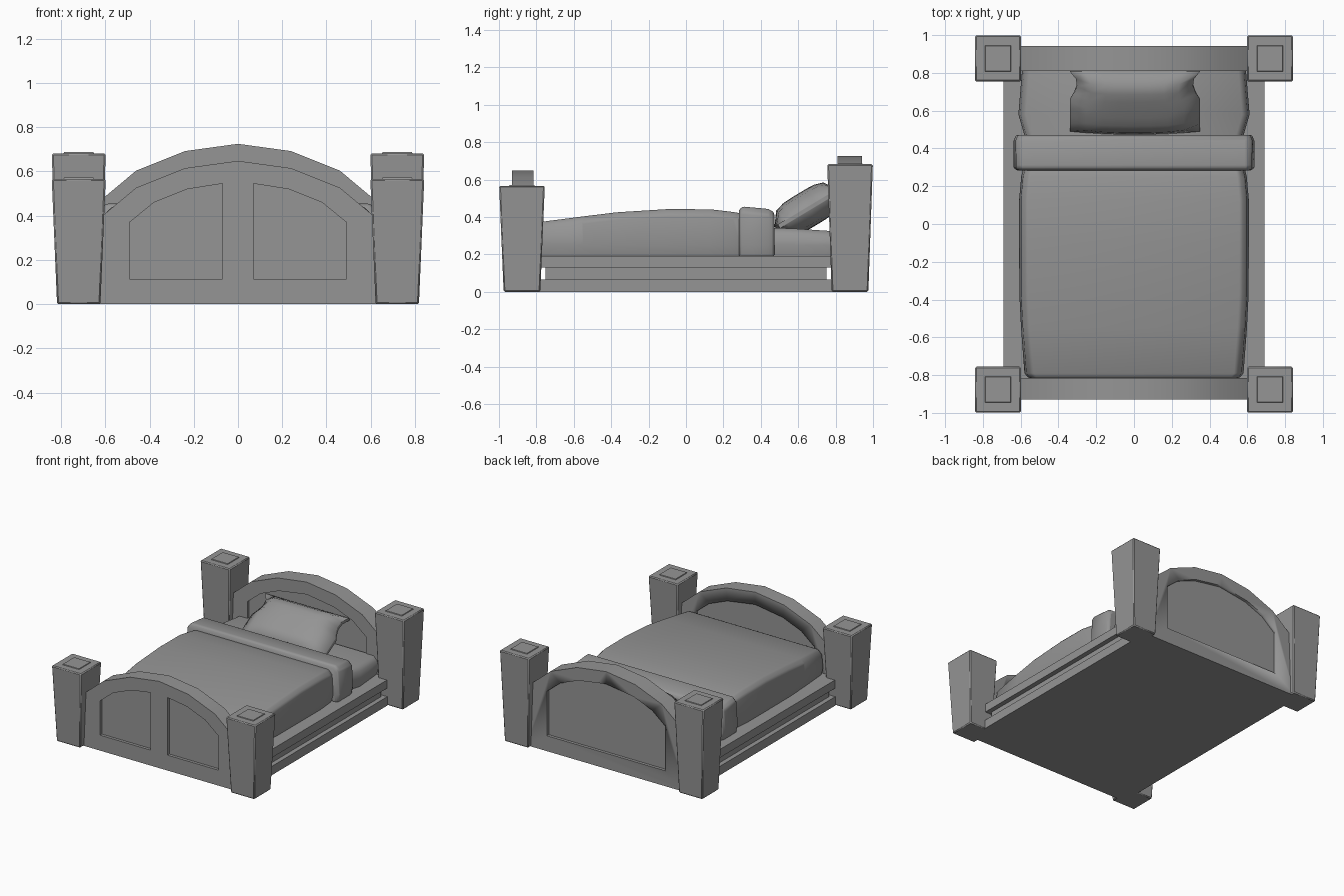
import bpy, bmesh, math

if "Cube" in bpy.data.objects:
    bpy.data.objects.remove(bpy.data.objects["Cube"], do_unlink=True)

grey = bpy.data.materials.new("plain grey")
GREY = (0.3, 0.3, 0.3, 1)
grey.use_nodes = True
grey.diffuse_color = GREY
grey.node_tree.nodes["Principled BSDF"].inputs["Base Color"].default_value = GREY


def make(name, bm, bevel=0, segments=1, smooth=30):
    bmesh.ops.recalc_face_normals(bm, faces=bm.faces)
    mesh = bpy.data.meshes.new(name)
    bm.to_mesh(mesh)
    bm.free()
    ob = bpy.data.objects.new(name, mesh)
    bpy.context.collection.objects.link(ob)
    mesh.materials.append(grey)
    if bevel:
        mod = ob.modifiers.new("soft edges", "BEVEL")
        mod.width, mod.segments = bevel, segments
        mod.limit_method, mod.angle_limit = "ANGLE", math.radians(40)
    bpy.ops.object.select_all(action="DESELECT")
    ob.select_set(True)
    bpy.context.view_layer.objects.active = ob
    bpy.ops.object.shade_smooth_by_angle(angle=math.radians(smooth))
    return ob


def loft(rings):
    """Closed solid through rings with equal point counts."""
    bm = bmesh.new()
    loops = [[bm.verts.new(p) for p in ring] for ring in rings]
    for a, b in zip(loops, loops[1:]):
        for i in range(len(a)):
            j = (i + 1) % len(a)
            bm.faces.new((a[i], a[j], b[j], b[i]))
    bm.faces.new(loops[0])
    bm.faces.new(loops[-1])
    return bm


def square(cx, cy, hx, hy, z):
    return [(cx + sx * hx, cy + sy * hy, z)
            for sx, sy in ((-1, -1), (1, -1), (1, 1), (-1, 1))]


def prism(outline, y0, y1):
    return loft([[(x, y, z) for x, z in outline] for y in (y0, y1)])


def arched(half, base):
    """Mirror a half arch, listed from centre outwards, down to a base."""
    right = half + [(half[-1][0], base)]
    return right + [(-x, z) for x, z in reversed(right) if x > 0]


def carve(board, outline, y0, y1):
    cutter = make("panel_cutter", prism(outline, y0, y1))
    cutter.hide_render = True
    mod = board.modifiers.new("panel", "BOOLEAN")
    mod.operation, mod.solver, mod.object = "DIFFERENCE", "EXACT", cutter
    bpy.context.view_layer.objects.active = board
    bpy.ops.object.modifier_apply(modifier=mod.name)
    bpy.data.objects.remove(cutter, do_unlink=True)


# Tapered corner posts with thin raised caps
for end, sy, height in (("foot", -1, 0.567), ("head", 1, 0.682)):
    for side, sx in (("right", -1), ("left", 1)):
        cx, cy = sx * 0.72, sy * 0.877
        make(f"{end}_post_{side}",
             loft([square(cx, cy, 0.098, 0.098, 0), square(cx, cy, 0.122, 0.122, height)]),
             bevel=0.007)
        make(f"{end}_post_cap_{side}",
             loft([square(cx, cy, 0.073, 0.073, height - 0.01),
                   square(cx, cy, 0.066, 0.066, height + 0.005)]))

# Arched end boards with recessed panels on both sides
ARCH = [(0, 0.648), (0.24, 0.615), (0.46, 0.527), (0.66, 0.36)]
PANEL = [(0, 0.555), (0.07, 0.545), (0.23, 0.52), (0.38, 0.46), (0.49, 0.37)]
DEPTH = 0.022


def end_board(name, y0, y1, lift):
    up = lambda pts: [(x, z + lift) for x, z in pts]
    board = make(name, prism(arched(up(ARCH), 0), y0, y1))
    whole = arched(up(PANEL), 0.115)
    window = up(PANEL[1:])
    window += [(window[-1][0], 0.115), (window[0][0], 0.115)]
    split = [window, [(-x, z) for x, z in window]]
    for outline in (split if lift == 0 else [whole]):
        carve(board, outline, y0 - 0.05, y0 + DEPTH)
    carve(board, whole, y1 - DEPTH, y1 + 0.05)


end_board("footboard", -0.93, -0.815, 0)
end_board("headboard", 0.81, 0.942, 0.077)

# Stepped base: two wide rails with a groove between
for name, hx, hy, z0, z1 in (("lower_rail", 0.69, 0.83, 0, 0.066),
                             ("rail_groove", 0.655, 0.75, 0.06, 0.135),
                             ("upper_rail", 0.69, 0.83, 0.13, 0.192)):
    make(name, loft([square(0, 0, hx, hy, z0), square(0, 0, hx, hy, z1)]))


def bedding(name, stations, bevel, segments=2):
    """Cloth block from stations of y, half width and top height."""
    rings = []
    for y, w, z in stations:
        half = [(w - 0.015, 0.185), (w, 0.25), (w - 0.01, z - 0.03), (w - 0.04, z)]
        ring = half + [(-x, h) for x, h in reversed(half)]
        rings.append([(x, y, h) for x, h in ring])
    make(name, loft(rings), bevel, segments, smooth=50)


bedding("mattress", [(0.3, 0.58, 0.345), (0.47, 0.58, 0.342), (0.58, 0.612, 0.338),
                     (0.82, 0.592, 0.322)], 0)
bedding("blanket", [(-0.815, 0.56, 0.362), (-0.79, 0.58, 0.372), (-0.55, 0.598, 0.403),
                    (-0.37, 0.607, 0.425), (-0.1, 0.608, 0.442), (0.13, 0.608, 0.441),
                    (0.25, 0.597, 0.427), (0.3, 0.585, 0.418)], 0.01)
bedding("blanket_fold", [(0.283, 0.625, 0.435), (0.3, 0.637, 0.456), (0.44, 0.637, 0.443),
                         (0.472, 0.625, 0.425)], 0.012)

# Leaning pillow: puffed block with pinched corners
bm = bmesh.new()
bmesh.ops.create_cube(bm, size=2)
bmesh.ops.subdivide_edges(bm, edges=bm.edges, cuts=7, use_grid_fill=True)
TILT = math.radians(31)
for v in bm.verts:
    u, w, t = v.co
    puff = 0.012 + 0.085 * ((1 - u ** 4) * (1 - w ** 4)) ** 0.6
    x = u * (0.345 - 0.05 * (1 - w * w) * max(0, w) * 2)
    s = w * (0.185 + 0.02 * (1 - u * u) * (w < 0))
    n = t * puff
    v.co = (x + 0.005, 0.655 + s * math.cos(TILT) - n * math.sin(TILT),
            0.445 + s * math.sin(TILT) + n * math.cos(TILT))
make("pillow", bm, smooth=60)
